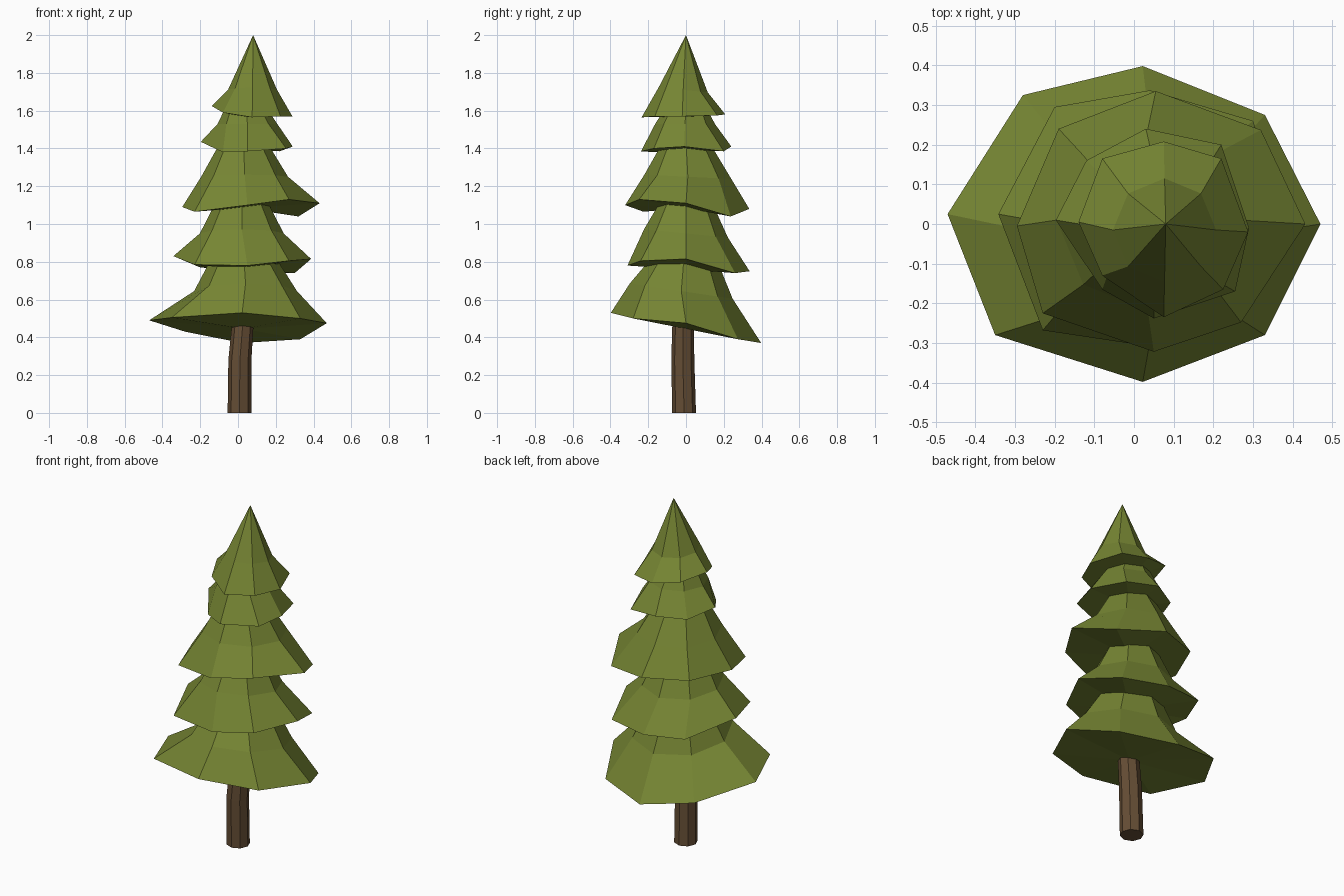
import bpy, bmesh
from math import cos, sin, pi

if "Cube" in bpy.data.objects:
    bpy.data.objects.remove(bpy.data.objects["Cube"])

SIDES = 8


def material(name, rgb):
    m = bpy.data.materials.new(name)
    m.diffuse_color = (*rgb, 1)
    m.use_nodes = True
    m.node_tree.nodes["Principled BSDF"].inputs["Base Color"].default_value = m.diffuse_color
    return m


def ring(cx, cy, r, z, tilt=0.0):
    """Octagon of points, sloping down towards the back by tilt."""
    pts = []
    for i in range(SIDES):
        a = 2 * pi * i / SIDES
        pts.append((cx + r * cos(a), cy + r * sin(a), z - tilt * r * sin(a)))
    return pts


def fan(bm, loop, point):
    """Close a loop with triangles meeting in one point."""
    tip = bm.verts.new(point)
    for i in range(SIDES):
        bm.faces.new((loop[i], loop[(i + 1) % SIDES], tip))


def loft(name, rings, mat, base=None, apex=None):
    """Skin stacked rings; each end is a flat cap or a fan to a point."""
    bm = bmesh.new()
    loops = [[bm.verts.new(p) for p in r] for r in rings]
    for lo, hi in zip(loops, loops[1:]):
        for i in range(SIDES):
            j = (i + 1) % SIDES
            bm.faces.new((lo[i], lo[j], hi[j], hi[i]))
    for loop, point in ((loops[0], base), (loops[-1], apex)):
        if point:
            fan(bm, loop, point)
        else:
            bm.faces.new(loop)
    bmesh.ops.recalc_face_normals(bm, faces=bm.faces)
    mesh = bpy.data.meshes.new(name)
    bm.to_mesh(mesh)
    bm.free()
    mesh.materials.append(mat)
    obj = bpy.data.objects.new(name, mesh)
    bpy.context.collection.objects.link(obj)
    return obj


green = material("needles", (0.18, 0.235, 0.033))
brown = material("bark", (0.13, 0.075, 0.035))

# Slightly bent trunk
loft("trunk", [ring(0.008, -0.01, 0.063, 0), ring(0.01, -0.017, 0.061, 0.28),
               ring(0.026, -0.015, 0.057, 0.48)], brown)

# Foliage tiers: irregular rim (counter-clockwise from +x), then upper rings
rims = [
    [(.47, 0, .475), (.33, .275, .39), (.022, .398, .37), (-.28, .325, .43),
     (-.47, .025, .49), (-.35, -.28, .505), (.022, -.398, .53), (.33, -.28, .50)],
    [(.387, 0, .815), (.30, .26, .74), (.04, .337, .75), (-.20, .295, .77),
     (-.342, .025, .83), (-.23, -.268, .785), (.05, -.31, .78), (.27, -.24, .805)],
    [(.432, 0, 1.11), (.32, .237, 1.04), (.055, .335, 1.08), (-.19, .24, 1.09),
     (-.295, -.005, 1.09), (-.23, -.225, 1.065), (.05, -.322, 1.10), (.27, -.248, 1.13)],
    [(.29, -.01, 1.41), (.22, .20, 1.385), (.03, .24, 1.41), (-.12, .16, 1.40),
     (-.197, .01, 1.435), (-.08, -.165, 1.38), (.05, -.238, 1.385), (.255, -.17, 1.40)],
    [(.288, -.02, 1.57), (.22, .165, 1.575), (.075, .208, 1.58), (-.08, .165, 1.61),
     (-.14, .005, 1.625), (-.08, -.13, 1.59), (.075, -.235, 1.565), (.225, -.165, 1.57)],
]
uppers = [
    [ring(.04, -.025, .272, .645, .15), ring(.03, -.01, .165, .83)],
    [ring(.02, 0, .222, .95, .1), ring(.02, 0, .135, 1.12)],
    [ring(.035, .01, .23, 1.25, .05), ring(.03, .0, .125, 1.43)],
    [ring(.05, -.005, .158, 1.53), ring(.04, 0, .1, 1.63)],
    [ring(.077, -.015, .13, 1.71, .1)],
]
for n, (rim, upper) in enumerate(zip(rims, uppers), 1):
    # Underside bulges down to the line between the front and back rim points
    back, front = rim[2], rim[6]
    base = (.03, 0, (back[2] + front[2]) / 2 - .005)
    loft(f"foliage_tier_{n}", [rim] + upper, green, base,
         apex=(.08, 0, 2.0) if n == len(rims) else None)
